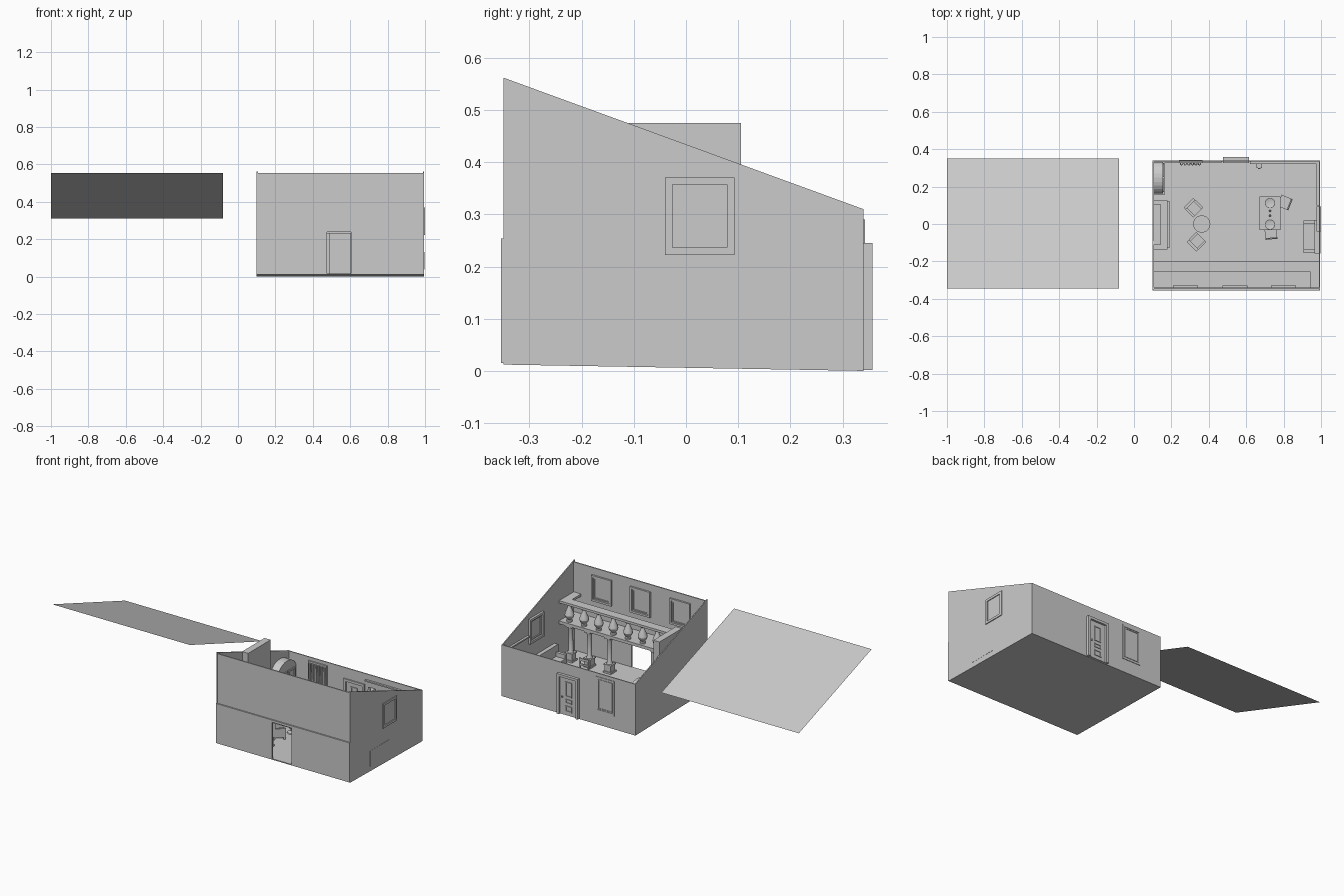
import bpy, bmesh, math
from mathutils import Matrix

def fz(y):
    """Height of the gently sloping floor."""
    return 0.018 - 0.019 * (y + 0.35)

def finish(name, bm):
    bmesh.ops.recalc_face_normals(bm, faces=bm.faces)
    me = bpy.data.meshes.new(name)
    bm.to_mesh(me)
    bm.free()
    ob = bpy.data.objects.new(name, me)
    bpy.context.collection.objects.link(ob)
    return ob

def boxes(name, items, at=None, turn=0):
    """One object from several (x0, x1, y0, y1, z0, z1) boxes."""
    bm = bmesh.new()
    for x0, x1, y0, y1, z0, z1 in items:
        m = Matrix.Translation(((x0+x1)/2, (y0+y1)/2, (z0+z1)/2)) @ Matrix.Diagonal((x1-x0, y1-y0, z1-z0, 1))
        bmesh.ops.create_cube(bm, size=1, matrix=m)
    ob = finish(name, bm)
    if at:
        ob.location = at
        ob.rotation_euler.z = turn
    return ob

def prism(name, yz, x0, x1):
    """Extrude a y-z profile along x."""
    bm = bmesh.new()
    f = bm.faces.new([bm.verts.new((x0, y, z)) for y, z in yz])
    g = bmesh.ops.extrude_face_region(bm, geom=[f])["geom"]
    bmesh.ops.translate(bm, vec=(x1-x0, 0, 0), verts=[v for v in g if isinstance(v, bmesh.types.BMVert)])
    return finish(name, bm)

def lathe(name, rz, at, n=16):
    """Revolve an r-z profile."""
    bm = bmesh.new()
    rings = [[bm.verts.new((r*math.cos(2*math.pi*i/n), r*math.sin(2*math.pi*i/n), z)) for i in range(n)] for r, z in rz]
    for a, b in zip(rings, rings[1:]):
        for i in range(n):
            bm.faces.new((a[i], a[(i+1) % n], b[(i+1) % n], b[i]))
    bm.faces.new(rings[0])
    bm.faces.new(rings[-1])
    ob = finish(name, bm)
    ob.location = at
    bpy.context.view_layer.objects.active = ob
    ob.select_set(True)
    bpy.ops.object.shade_smooth_by_angle()
    ob.select_set(False)
    return ob

def frame(a0, a1, b0, b1, t):
    """Four strips of a rectangular frame, as (a0, a1, b0, b1)."""
    return [(a0, a0+t, b0, b1), (a1-t, a1, b0, b1), (a0+t, a1-t, b0, b0+t), (a0+t, a1-t, b1-t, b1)]

def window_y(name, x0, x1, z0, z1, y0, y1):
    mid = (y0+y1)/2
    boxes(name, [(a, b, y0, y1, c, d) for a, b, c, d in frame(x0, x1, z0, z1, 0.012)]
          + [(a, b, mid, y1, c, d) for a, b, c, d in frame(x0+0.015, x1-0.015, z0+0.015, z1-0.015, 0.006)])

# Roof lifted off and laid beside the house
bm = bmesh.new()
bm.faces.new([bm.verts.new(p) for p in ((-1, -0.345, 0.555), (-0.08, -0.345, 0.555), (-0.08, 0.35, 0.312), (-1, 0.35, 0.312))])
finish("roof", bm)

# Shell of the house
prism("floor", [(-0.35, 0.012), (0.34, 0.0), (0.34, 0.005), (-0.35, 0.018)], 0.1, 0.995)
side = [(-0.35, 0.016), (0.34, 0.003), (0.34, 0.31), (-0.35, 0.562)]
prism("left_wall", side, 0.1, 0.106)
prism("right_wall", side, 0.989, 0.995)
boxes("front_lower_wall", [(0.1, 0.475, -0.355, -0.345, 0.015, 0.254), (0.605, 0.995, -0.355, -0.345, 0.015, 0.254),
                           (0.475, 0.605, -0.355, -0.345, 0.24, 0.254)])
boxes("front_upper_wall", [(0.1, 0.995, -0.347, -0.34, 0.254, 0.553)])
boxes("back_wall", [(0.1, 0.485, 0.334, 0.34, 0.004, 0.31), (0.605, 0.995, 0.334, 0.34, 0.004, 0.31),
                    (0.485, 0.605, 0.334, 0.34, 0.235, 0.31)])

# Back door with raised frame, lintel and panels
boxes("door_frame", [(0.475, 0.49, 0.327, 0.357, 0.002, 0.245), (0.6, 0.615, 0.327, 0.357, 0.002, 0.245),
                     (0.49, 0.6, 0.327, 0.357, 0.23, 0.245)])
boxes("door", [(0.49, 0.6, 0.336, 0.345, 0.005, 0.23)])
panels = []
for x0, x1, z0, z1 in ((0.52, 0.565, 0.115, 0.205), (0.52, 0.565, 0.075, 0.1), (0.52, 0.565, 0.025, 0.06)):
    panels += [(a, b, 0.332, 0.349, c, d) for a, b, c, d in frame(x0, x1, z0, z1, 0.006)]
boxes("door_panels", panels)
boxes("door_handle", [(0.582, 0.59, 0.33, 0.352, 0.105, 0.113)])

# Windows
for i, x in enumerate((0.275, 0.54, 0.8)):
    window_y(f"upper_window_{i}", x-0.067, x+0.067, 0.355, 0.51, -0.329, -0.341)
window_y("back_window", 0.24, 0.365, 0.08, 0.29, 0.326, 0.343)
boxes("right_window", [(0.975, 1.0, *f) for f in frame(-0.04, 0.093, 0.222, 0.371, 0.014)]
      + [(0.982, 0.992, *f) for f in frame(-0.024, 0.077, 0.238, 0.355, 0.006)])

# Curtain folds at the back window
for i in range(6):
    lathe(f"curtain_fold_{i}", [(0.007, 0.08), (0.009, 0.18), (0.007, 0.28)], (0.255 + i*0.019, 0.322, 0), 8)

# High shelf on the back and right walls
boxes("wall_shelf", [(0.62, 0.989, 0.322, 0.334, 0.268, 0.276), (0.975, 0.989, 0.1, 0.322, 0.268, 0.276)])
boxes("skirting", [(0.62, 0.989, 0.328, 0.334, 0.005, 0.022), (0.106, 0.47, 0.328, 0.334, 0.005, 0.022)])
boxes("wall_lamp", [(0.655, 0.685, 0.3, 0.334, 0.2, 0.235), (0.663, 0.677, 0.295, 0.3, 0.235, 0.255)])

# Loft with L-shaped rail, balusters and columns
boxes("loft_floor", [(0.106, 0.989, -0.345, -0.2, 0.232, 0.25)])
boxes("loft_rail", [(0.106, 0.989, -0.255, -0.2, 0.358, 0.372), (0.94, 0.989, -0.345, -0.255, 0.358, 0.372)])
teardrop = [(0.016, 0.25), (0.016, 0.258), (0.011, 0.262), (0.022, 0.275), (0.027, 0.29), (0.023, 0.307),
            (0.013, 0.33), (0.009, 0.345), (0.016, 0.35), (0.016, 0.358)]
for i in range(9):
    lathe(f"baluster_{i}", teardrop, (0.155 + i*0.098, -0.228, 0))
for i, x in enumerate((0.16, 0.36, 0.67, 0.805, 0.93)):
    boxes(f"column_base_{i}", [(x-0.026, x+0.026, -0.254, -0.202, 0.014, 0.026), (x-0.021, x+0.021, -0.249, -0.207, 0.026, 0.062),
                               (x-0.025, x+0.025, -0.253, -0.203, 0.062, 0.068), (x-0.022, x+0.022, -0.25, -0.206, 0.222, 0.232)])
    lathe(f"column_{i}", [(0.018, 0.068), (0.014, 0.078), (0.013, 0.2), (0.018, 0.222)], (x, -0.228, 0))

# Fireplace and chimney breast
boxes("chimney_breast", [(0.104, 0.145, -0.11, 0.105, 0.17, 0.475)])
boxes("fireplace", [(0.106, 0.17, -0.115, -0.065, 0.01, 0.15), (0.106, 0.17, 0.06, 0.11, 0.01, 0.15),
                    (0.106, 0.17, -0.065, 0.06, 0.105, 0.15), (0.106, 0.18, -0.135, 0.125, 0.15, 0.165),
                    (0.106, 0.192, -0.125, 0.12, 0.01, 0.022)])
boxes("fire_grate", [(0.12, 0.16, y, y+0.006, 0.022, 0.06) for y in (-0.05, -0.025, 0.0, 0.025, 0.045)])

# Arched cabinet in the corner
arch = [(0.2475 + 0.085*math.cos(t), 0.235 + 0.06*math.sin(t)) for t in [math.pi*k/12 for k in range(13)]]
prism("arched_cabinet", [(0.1625, 0.007), (0.3325, 0.007)] + arch, 0.107, 0.155)
boxes("cabinet_doors", [(0.155, 0.161, *f) for y in (0.17, 0.252) for f in frame(y, y+0.073, 0.03, 0.235, 0.01)])
boxes("cabinet_plinth", [(0.107, 0.166, 0.157, 0.337, 0.006, 0.022)])

# Sofa against the right wall
boxes("sofa", [(0.905, 0.99, -0.155, 0.02, 0.035, 0.065), (0.965, 0.996, -0.158, 0.022, 0.038, 0.131),
               (0.905, 0.965, -0.155, -0.137, 0.065, 0.09), (0.905, 0.965, 0.002, 0.02, 0.065, 0.09)]
      + [(x, x+0.012, y, y+0.012, 0.011, 0.035) for x in (0.908, 0.975) for y in (-0.152, 0.006)])

# Dining table with plates
boxes("dining_table", [(0.672, 0.782, -0.033, 0.147, 0.09, 0.099)]
      + [(x, x+0.011, y, y+0.011, 0.01, 0.09) for x in (0.678, 0.765) for y in (-0.027, 0.13)])
for i, y in enumerate((0.112, -0.003)):
    lathe(f"plate_{i}", [(0.016, 0.099), (0.028, 0.103), (0.026, 0.104), (0.015, 0.101)], (0.727, y, 0))
for i, y in enumerate((0.045, 0.07)):
    lathe(f"shaker_{i}", [(0.006, 0.099), (0.005, 0.112), (0.003, 0.116)], (0.727, y, 0), 10)

# Dining chairs; the back is on local -y
def chair(name, x, y, turn):
    legs = [(a, a+0.008, b, b+0.008, 0, 0.05) for a in (-0.03, 0.022) for b in (-0.03, 0.022)]
    back = [(-0.03, -0.022, -0.03, -0.022, 0.058, 0.125), (0.022, 0.03, -0.03, -0.022, 0.058, 0.125),
            (-0.022, 0.022, -0.029, -0.023, 0.108, 0.122), (-0.022, 0.022, -0.029, -0.023, 0.08, 0.09)]
    boxes(name, legs + back + [(-0.032, 0.032, -0.032, 0.032, 0.05, 0.058)], (x, y, fz(y)), turn)

chair("side_chair", 0.807, 0.115, math.radians(68))
chair("end_chair", 0.732, -0.05, math.radians(5))

# Round table and two armchairs
lathe("round_table", [(0.028, 0.012), (0.026, 0.018), (0.008, 0.024), (0.007, 0.068), (0.02, 0.074), (0.046, 0.076), (0.046, 0.083)], (0.362, 0, 0), 24)

def armchair(name, x, y, turn):
    boxes(name, [(-0.036, 0.036, -0.036, 0.036, 0.012, 0.045), (-0.036, 0.036, -0.038, -0.022, 0.045, 0.115),
                 (-0.038, -0.025, -0.022, 0.036, 0.045, 0.068), (0.025, 0.038, -0.022, 0.036, 0.045, 0.068)]
          + [(a, a+0.01, b, b+0.01, 0, 0.012) for a in (-0.034, 0.024) for b in (-0.034, 0.024)], (x, y, fz(y)), turn)

armchair("armchair_left", 0.318, 0.087, math.radians(-135))
armchair("armchair_right", 0.335, -0.095, math.radians(-45))
